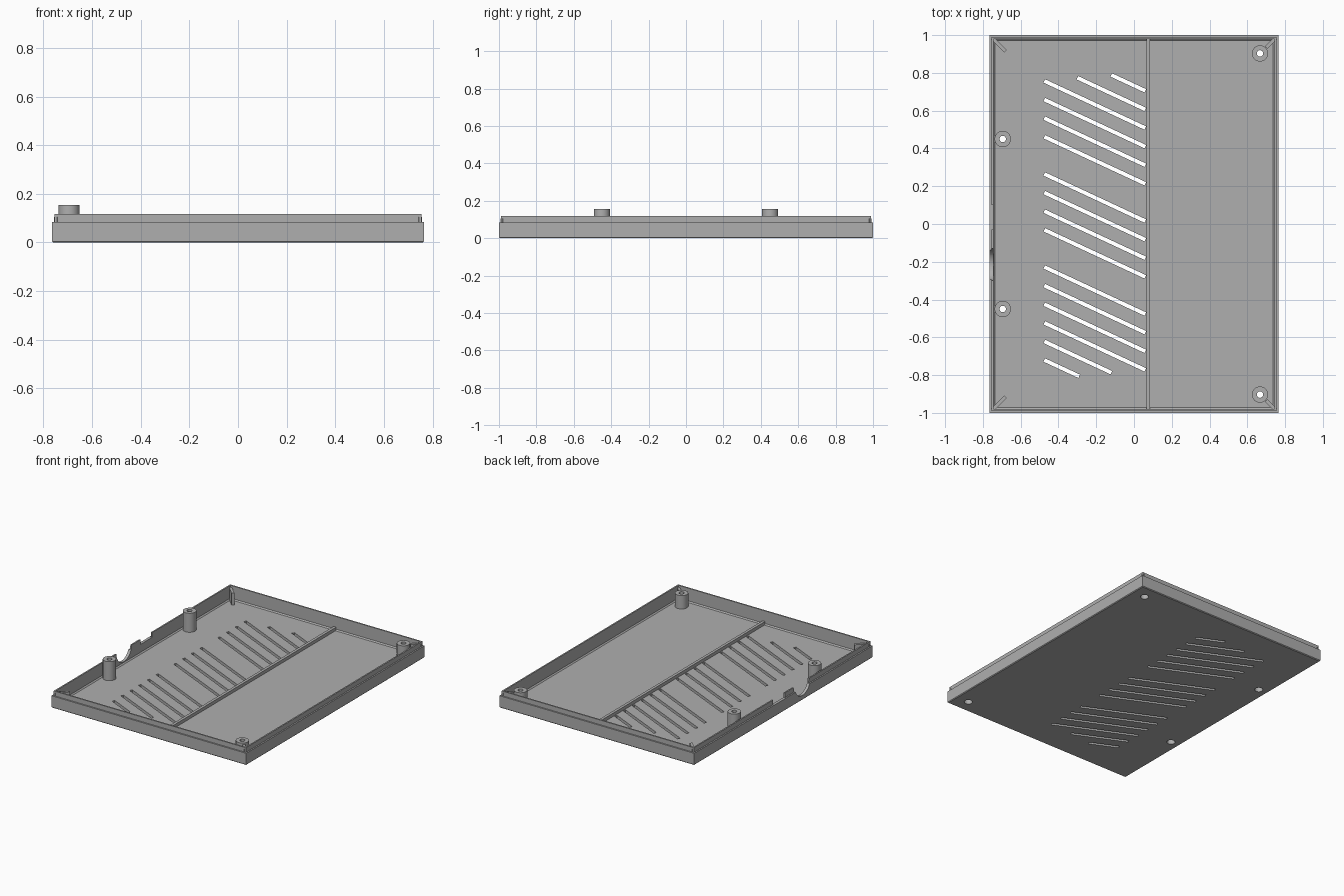
import bpy, bmesh, math
from mathutils import Matrix, Vector

cube = bpy.data.objects.get("Cube")
if cube:
    bpy.data.objects.remove(cube, do_unlink=True)

HX, HY = 0.765, 1.0          # half size of the tray
FLOOR, STEP, RIM = 0.02, 0.085, 0.118
WALL = 0.02

grey = bpy.data.materials.new("plastic grey")
grey.use_nodes = True
grey.diffuse_color = (0.43, 0.43, 0.43, 1)
grey.node_tree.nodes["Principled BSDF"].inputs["Base Color"].default_value = grey.diffuse_color


def finish(name, bm, smooth=False):
    bmesh.ops.recalc_face_normals(bm, faces=bm.faces)
    mesh = bpy.data.meshes.new(name)
    bm.to_mesh(mesh)
    bm.free()
    mesh.materials.append(grey)
    ob = bpy.data.objects.new(name, mesh)
    bpy.context.collection.objects.link(ob)
    if smooth:
        activate(ob)
        bpy.ops.object.shade_smooth_by_angle(angle=math.radians(30))
    return ob


def activate(ob):
    bpy.ops.object.select_all(action='DESELECT')
    ob.select_set(True)
    bpy.context.view_layer.objects.active = ob


def add_box(bm, center, size, angle=0.0):
    m = (Matrix.Translation(center) @ Matrix.Rotation(angle, 4, 'Z')
         @ Matrix.Diagonal((*size, 1)))
    bmesh.ops.create_cube(bm, size=1, matrix=m)


def add_bar(bm, start, end, width, z0, z1):
    # Upright bar along a line in plan
    a, b = Vector(start), Vector(end)
    d, mid = b - a, (a + b) / 2
    add_box(bm, (mid.x, mid.y, (z0 + z1) / 2), (d.length, width, z1 - z0),
            math.atan2(d.y, d.x))


def bridge(bm, rings):
    n = len(rings[0])
    for r, s in zip(rings, rings[1:]):
        for i in range(n):
            j = (i + 1) % n
            bm.faces.new((r[i], r[j], s[j], s[i]))


# Tray shell: one wall profile of (inset, height) carried round the rectangle
profile = [(0.005, 0), (0, 0.005), (0, STEP), (0.01, STEP), (0.01, RIM),
           (WALL, RIM), (WALL, FLOOR + 0.008), (WALL + 0.008, FLOOR)]
bm = bmesh.new()
rings = [[bm.verts.new((sx * (HX - i), sy * (HY - i), z))
          for sx, sy in ((-1, -1), (1, -1), (1, 1), (-1, 1))] for i, z in profile]
bridge(bm, rings)
bm.faces.new(rings[0])
bm.faces.new(rings[-1])
tray = finish("tray", bm)

# Screw posts: position and top height
posts = [(-0.695, 0.45, 0.155), (-0.695, -0.45, 0.155),
         (0.667, 0.903, 0.115), (0.667, -0.903, 0.115)]
R_OUT, R_HOLE, R_BORE, SEG = 0.043, 0.017, 0.027, 32

# Cutter for the slanted vents and the screw holes
bm = bmesh.new()
slope = math.tan(math.radians(25))
starts = {0: -0.12, 1: -0.30}
ends = {16: -0.12, 17: -0.29}
for k in range(18):
    if k in (6, 11):
        continue
    y_right = 0.705 - 0.0985 * k
    x0, x1 = starts.get(k, -0.475), ends.get(k, 0.06)
    add_bar(bm, (x0, y_right + (0.06 - x0) * slope),
            (x1, y_right + (0.06 - x1) * slope), 0.02, -0.05, 0.07)
for x, y, top in posts:
    bmesh.ops.create_cone(bm, cap_ends=True, segments=SEG, radius1=R_BORE, radius2=R_BORE,
                          depth=0.12, matrix=Matrix.Translation((x, y, 0)))
vents = finish("vent_cutter", bm)

# Cutter for the cable notch and the shallow notch in the right wall
bm = bmesh.new()
add_box(bm, (-HX, 0.035, 0.134), (0.08, 0.13, 0.1))
bmesh.ops.create_cone(bm, cap_ends=True, segments=48, radius1=0.085, radius2=0.085, depth=0.08,
                      matrix=Matrix.Translation((-HX, -0.215, RIM)) @ Matrix.Rotation(math.pi / 2, 4, 'Y'))
notch = finish("notch_cutter", bm)

for cutter in (vents, notch):
    cutter.hide_render = True
    mod = tray.modifiers.new("cut", 'BOOLEAN')
    mod.operation, mod.solver, mod.object = 'DIFFERENCE', 'EXACT', cutter
    activate(tray)
    bpy.ops.object.modifier_apply(modifier=mod.name)
    bpy.data.objects.remove(cutter, do_unlink=True)

# Posts turned from a closed section with a wider bore below
for n, (x, y, top) in enumerate(posts):
    bm = bmesh.new()
    seat = top - 0.04
    section = [(R_BORE, FLOOR), (R_BORE, seat), (R_HOLE, seat), (R_HOLE, top),
               (R_OUT, top), (R_OUT, FLOOR), (R_BORE, FLOOR)]
    rings = [[bm.verts.new((x + r * math.cos(a), y + r * math.sin(a), z))
              for a in (math.tau * i / SEG for i in range(SEG))] for r, z in section]
    bridge(bm, rings)
    bmesh.ops.remove_doubles(bm, verts=bm.verts, dist=1e-5)
    finish("screw_post_%d" % (n + 1), bm, smooth=True)

# Divider rib across the floor
bm = bmesh.new()
add_bar(bm, (0.075, -HY + WALL), (0.075, HY - WALL), 0.02, FLOOR - 0.005, 0.043)
finish("divider_rib", bm)

# Diagonal corner ribs, the left pair ending at the posts
for sx, side, reach in ((-1, "right", 0.07), (1, "left", 0.05)):
    for sy, end in ((-1, "front"), (1, "back")):
        bm = bmesh.new()
        cx, cy = HX - 0.015, HY - 0.015
        add_bar(bm, (sx * cx, sy * cy), (sx * (cx - reach), sy * (cy - reach)),
                0.018, FLOOR - 0.005, 0.105)
        finish("corner_rib_%s_%s" % (side, end), bm)
